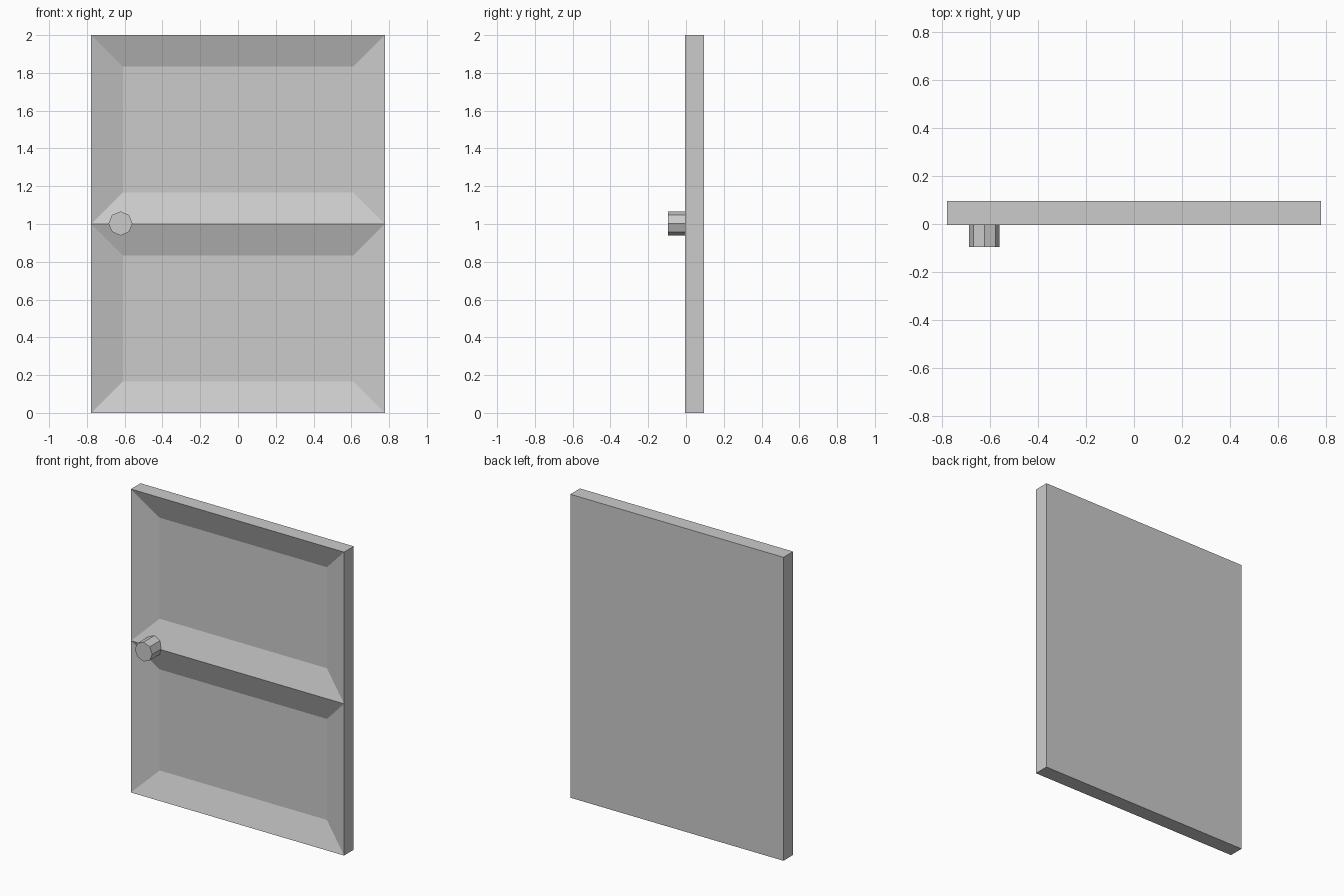
import bpy, bmesh
from mathutils import Matrix, Vector

if "Cube" in bpy.data.objects:
    bpy.data.objects.remove(bpy.data.objects["Cube"])

HALF_W, HEIGHT = 0.777, 2.0
FRONT, BACK = -0.005, 0.095


def finish(bm, name):
    bmesh.ops.recalc_face_normals(bm, faces=bm.faces)
    mesh = bpy.data.meshes.new(name)
    bm.to_mesh(mesh)
    bm.free()
    obj = bpy.data.objects.new(name, mesh)
    bpy.context.collection.objects.link(obj)
    return obj


# Door slab with two sunken, bevelled panels on the front
bm = bmesh.new()
bmesh.ops.create_cube(bm, size=1, matrix=Matrix.Translation((0, (FRONT + BACK) / 2, HEIGHT / 2))
                      @ Matrix.Diagonal((2 * HALF_W, BACK - FRONT, HEIGHT, 1)))
bmesh.ops.bisect_plane(bm, geom=bm.verts[:] + bm.edges[:] + bm.faces[:],
                       plane_co=(0, 0, HEIGHT / 2), plane_no=(0, 0, 1))
bm.normal_update()
panels = [f for f in bm.faces if f.normal.y < -0.9]
bmesh.ops.inset_individual(bm, faces=panels, thickness=0.167, use_even_offset=True)
for v in {v for f in panels for v in f.verts}:
    v.co.y = FRONT + 0.06
finish(bm, "door_slab")

# Eight-sided knob, its base sunk into the bevelled middle ridge
bm = bmesh.new()
y0, y1 = -0.095, 0.03
bmesh.ops.create_cone(bm, cap_ends=True, segments=8, radius1=0.0635, radius2=0.0635, depth=y1 - y0,
                      matrix=Matrix.Translation((-0.622, (y0 + y1) / 2, 1.003))
                      @ Matrix.Rotation(1.5707963, 4, 'X'))
finish(bm, "door_knob")
